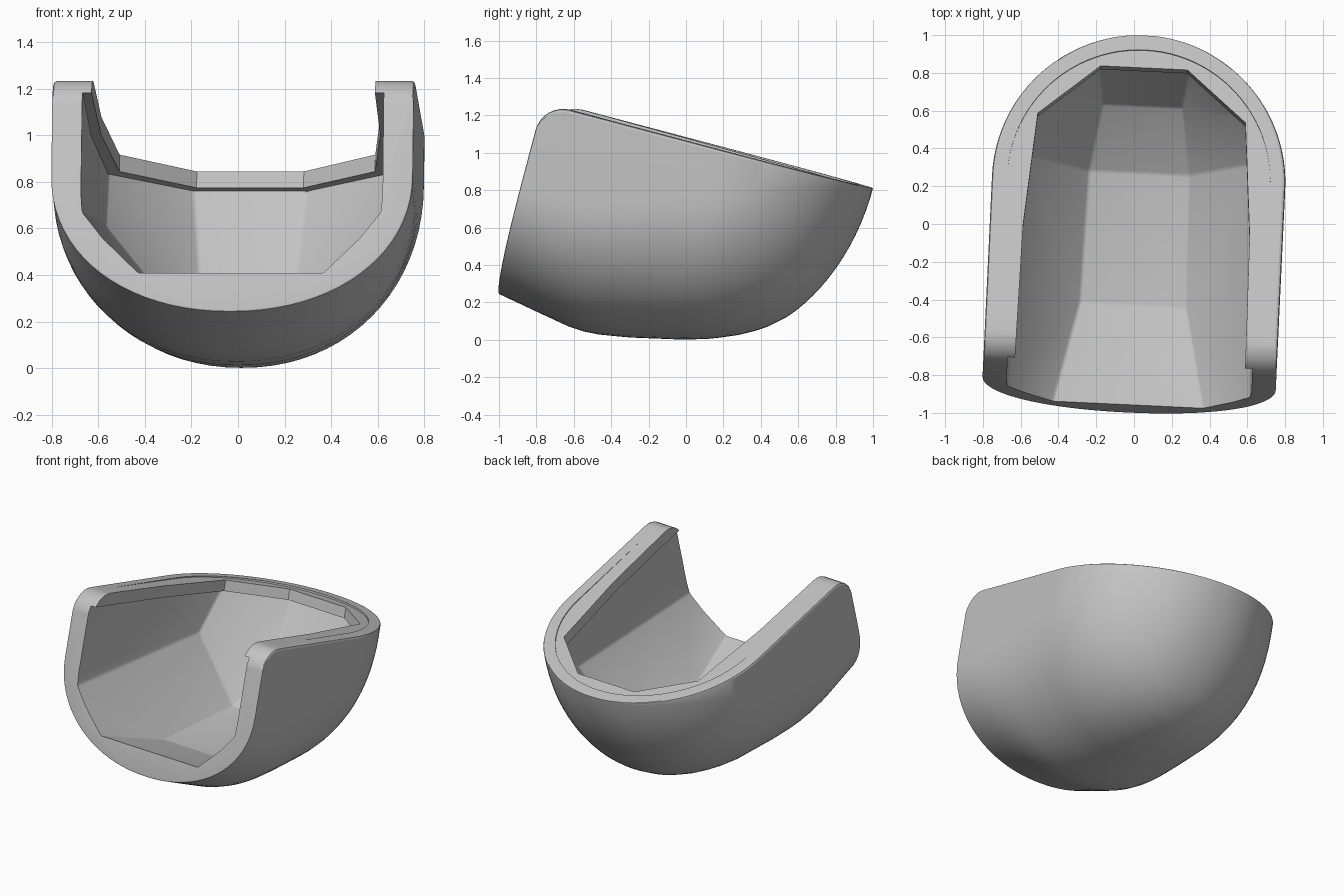
import bpy, bmesh, math
from mathutils import Matrix, Vector

if "Cube" in bpy.data.objects:
    bpy.data.objects.remove(bpy.data.objects["Cube"])

TILT = math.radians(14.8)      # slope of the rim
PLACE = Matrix.Translation((0.014, 0, 0)) @ Matrix.Rotation(math.radians(-2.7), 4, 'Z')
LENGTH, NOSE, WIDTH, CORNER = 1.79, 0.8, 0.777, 0.15

grey = bpy.data.materials.new("plain_grey")
grey.use_nodes = True
grey.diffuse_color = (0.55, 0.55, 0.55, 1)
grey.node_tree.nodes["Principled BSDF"].inputs["Base Color"].default_value = (0.55, 0.55, 0.55, 1)


def shell_point(x, f, d):
    """f runs forward along the rim from the back, d goes down from it."""
    return Vector((x, 1 - f * math.cos(TILT) - d * math.sin(TILT),
                   0.81 + f * math.sin(TILT) - d * math.cos(TILT)))


def under_rim(x, y, d):
    """Point at depth d, square to the rim, below the rim position x, y."""
    return shell_point(x, (1 - y) / math.cos(TILT), d)


def nose_curve(f):
    return math.sqrt(max(0, 1 - (1 - min(f, NOSE) / NOSE) ** 2))


def depth(f):
    """Depth of the keel below the rim."""
    keys = [(0.263, 0.778), (0.37, 0.872), (0.483, 0.937), (0.623, 0.996), (0.767, 1.04), (1.06, 1.105),
            (1.24, 1.134), (1.35, 1.137), (1.58, 1.096), (1.82, 1.052)]
    if f <= keys[0][0]:
        return 1.05 * nose_curve(f)
    for (a, da), (b, db) in zip(keys, keys[1:]):
        if f <= b:
            return da + (db - da) * (f - a) / (b - a)


def make_object(name, bm):
    bm.transform(PLACE)
    bmesh.ops.recalc_face_normals(bm, faces=bm.faces[:])
    mesh = bpy.data.meshes.new(name)
    bm.to_mesh(mesh)
    bm.free()
    mesh.materials.append(grey)
    ob = bpy.data.objects.new(name, mesh)
    bpy.context.collection.objects.link(ob)
    return ob


def section(f, inset=0.0):
    """U-shaped cross-section of the outer shell."""
    w, deep = WIDTH * nose_curve(f) - inset, depth(f) - inset
    over = max(0, f - (LENGTH - CORNER))
    top = CORNER - math.sqrt(max(0, CORNER ** 2 - over ** 2))
    soft = 0.02 * w
    straight = deep * max(0.05, 0.43 * min(1, f / 1.5))
    half = [(w - soft, top), (w - soft * 0.3, top + soft * 0.3), (w, top + soft)]
    steps, power = 20, 0.95
    for i in range(steps):
        t = i / steps * math.pi / 2
        half.append((w * math.cos(t) ** power, straight + (deep - straight) * math.sin(t) ** power))
    return half + [(0, deep)] + [(-x, d) for x, d in reversed(half)]


# Outer shell: rounded nose, straight sides, rounded front corner
bm = bmesh.new()
stations = [NOSE * (1 - math.cos(math.pi / 2 * (i + 1) / 24)) for i in range(24)]
stations += [NOSE + (LENGTH - CORNER - NOSE) * i / 10 for i in range(1, 11)]
stations += [LENGTH - CORNER + CORNER * math.sin(math.pi / 2 * i / 8) for i in range(1, 8)]
rings = [(f, 0) for f in stations] + [(LENGTH - 0.001, 0.003), (LENGTH, 0.008)]
loops = [[bm.verts.new(shell_point(x, f, d)) for x, d in section(f, inset)] for f, inset in rings]
for a, b in zip(loops, loops[1:]):
    for i in range(len(a)):
        j = (i + 1) % len(a)
        bm.faces.new((a[i], a[j], b[j], b[i]))
bm.faces.new(loops[0])
bm.faces.new(loops[-1])
shell = make_object("toe_shell", bm)


def hull(name, half_points, soften=0.0):
    """Mirrored convex solid used as a cutter."""
    bm = bmesh.new()
    for x, y, z in half_points:
        for side in (-1, 1):
            bm.verts.new((x * side, y, z))
    result = bmesh.ops.convex_hull(bm, input=bm.verts[:])
    spare = {v for v in result["geom_interior"] if isinstance(v, bmesh.types.BMVert)}
    bmesh.ops.delete(bm, geom=list(spare), context='VERTS')
    if soften:
        # round only the creases between the lower facets
        creases = [e for e in bm.edges if 0.2 < e.calc_face_angle(0) < 1.0]
        bmesh.ops.bevel(bm, geom=creases, offset=soften, segments=3, profile=0.5, affect='EDGES')
    ob = make_object(name, bm)
    ob.hide_render = True
    return ob


# Faceted cavity, reaching outwards under the lip
ceiling = [under_rim(x, y, 0.083) for x, y in
           [(0.245, 0.885), (0.6, 0.605), (0.645, -0.03), (0.65, -1.1)]]
cavity = hull("cavity_cutter", ceiling + [
    (0.21, 0.625, 0.39), (0.265, 0.27, 0.2), (0.28, -0.43, 0.215),
    (0.42, -1.06, 0.445), (0.6, 0.345, 0.61), (0.65, -1.1, 0.68)], soften=0.012)

# Narrower opening through the lip, square to the rim
outline = [(0.23, 0.83), (0.55, 0.565), (0.6, -0.03), (0.615, -1.1)]
opening = hull("opening_cutter", [under_rim(x, y, d) for x, y in outline for d in (0.12, -0.15)])

# Shallow step inside the rim, fading out towards the front
step_points = []
for i in range(26):
    t = min(i / 24, 1) * math.pi / 2
    x = (WIDTH - 0.08) * math.sin(t)
    f = NOSE - (NOSE - 0.08) * math.cos(t) if i < 25 else 1.6
    step_points += [shell_point(x, f, 0.012 - 0.008 * f), shell_point(x, f, -0.1)]
rim_step = hull("rim_step_cutter", step_points)

for cutter in (cavity, opening, rim_step):
    mod = shell.modifiers.new(cutter.name, 'BOOLEAN')
    mod.operation, mod.solver, mod.object = 'DIFFERENCE', 'EXACT', cutter
bpy.context.view_layer.update()
cut_mesh = bpy.data.meshes.new_from_object(shell.evaluated_get(bpy.context.evaluated_depsgraph_get()))
shell.modifiers.clear()
shell.data = cut_mesh
for cutter in (cavity, opening, rim_step):
    bpy.data.objects.remove(cutter)

bpy.ops.object.select_all(action='DESELECT')
shell.select_set(True)
bpy.context.view_layer.objects.active = shell
bpy.ops.object.shade_smooth_by_angle(angle=math.radians(22))
